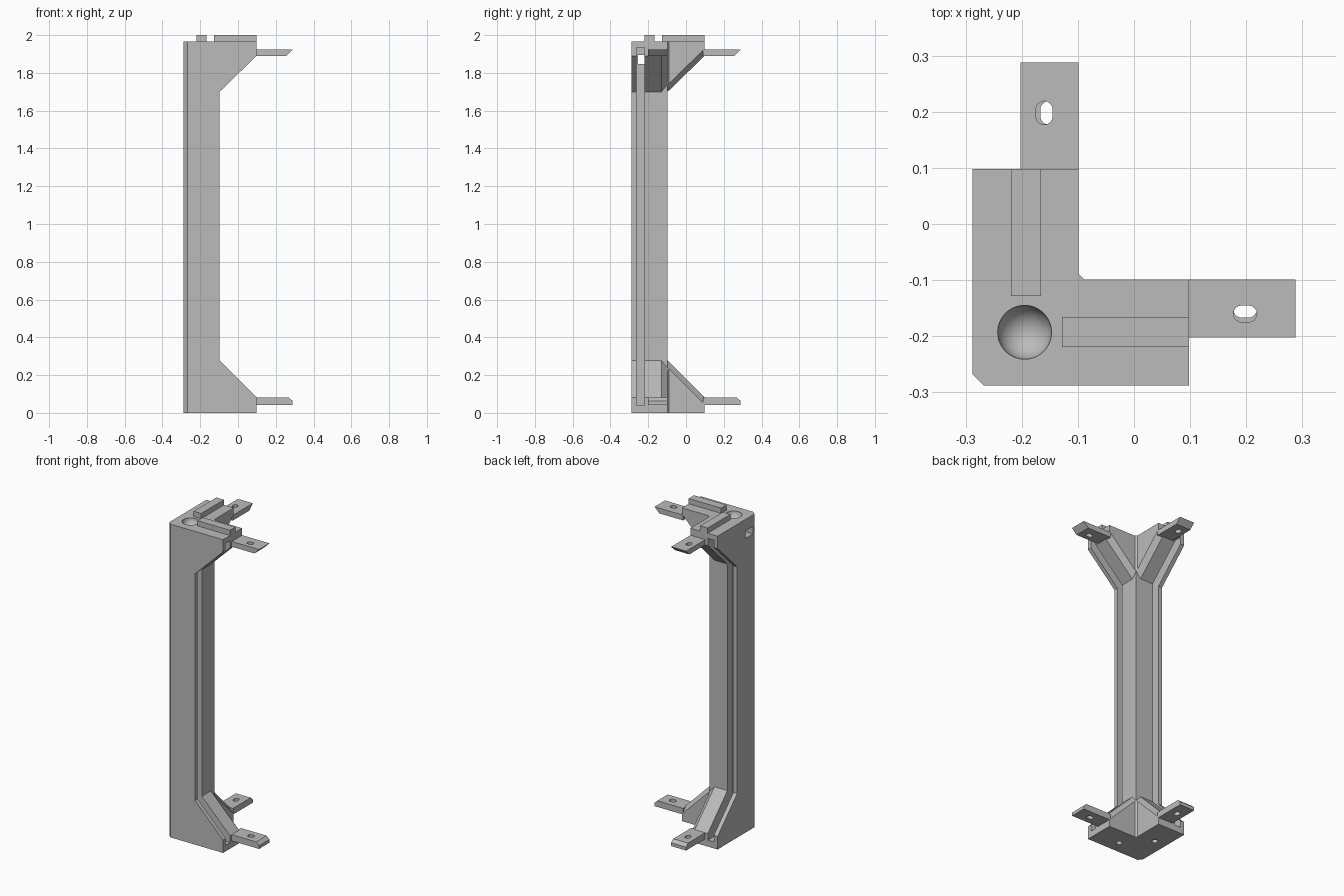
import bpy, bmesh, math
from mathutils import Matrix

cube = bpy.data.objects.get("Cube")
if cube:
    bpy.data.objects.remove(cube, do_unlink=True)

grey = bpy.data.materials.new("plain_grey")
grey.use_nodes = True
grey.diffuse_color = (0.5, 0.5, 0.5, 1)
grey.node_tree.nodes["Principled BSDF"].inputs["Base Color"].default_value = (0.5, 0.5, 0.5, 1)


def finish(name, bm):
    bmesh.ops.recalc_face_normals(bm, faces=bm.faces)
    mesh = bpy.data.meshes.new(name)
    bm.to_mesh(mesh)
    bm.free()
    mesh.materials.append(grey)
    obj = bpy.data.objects.new(name, mesh)
    bpy.context.collection.objects.link(obj)
    return obj


def loft(name, sections, swap=False):
    """Join equal rings of points; swap mirrors the part across the plan diagonal."""
    bm = bmesh.new()
    rings = [[bm.verts.new((y, x, z) if swap else (x, y, z)) for x, y, z in s] for s in sections]
    bm.faces.new(rings[0])
    bm.faces.new(rings[-1])
    n = len(rings[0])
    for a, b in zip(rings, rings[1:]):
        for i in range(n):
            j = (i + 1) % n
            bm.faces.new((a[i], a[j], b[j], b[i]))
    return finish(name, bm)


def plan_prism(name, outline, z0, z1, swap=False):
    return loft(name, [[(x, y, z) for x, y in outline] for z in (z0, z1)], swap)


def side_prism(name, outline, y0, y1, swap=False):
    return loft(name, [[(x, y, z) for x, z in outline] for y in (y0, y1)], swap)


def box(name, x0, x1, y0, y1, z0, z1, swap=False):
    return plan_prism(name, [(x0, y0), (x1, y0), (x1, y1), (x0, y1)], z0, z1, swap)


def slot_outline(cx, cy, half, r, steps=8):
    pts = []
    for side, start in ((1, -math.pi / 2), (-1, math.pi / 2)):
        for i in range(steps + 1):
            a = start + math.pi * i / steps
            pts.append((cx + side * half + r * math.cos(a), cy + r * math.sin(a)))
    return pts


def carve(obj, cutters):
    for c in cutters:
        c.hide_render = True
        mod = obj.modifiers.new("cut", "BOOLEAN")
        mod.operation, mod.solver, mod.object = "DIFFERENCE", "EXACT", c
    bpy.context.view_layer.update()
    deps = bpy.context.evaluated_depsgraph_get()
    mesh = bpy.data.meshes.new_from_object(obj.evaluated_get(deps))
    obj.modifiers.clear()
    obj.data = mesh
    mesh.materials.clear()
    mesh.materials.append(grey)
    for c in cutters:
        bpy.data.objects.remove(c, do_unlink=True)


OUT, END, IN, TOP = -0.288, 0.098, -0.099, 1.967

# L-shaped corner post with chamfered outer edge
body = plan_prism("corner_post", [
    (OUT + 0.02, OUT), (END, OUT), (END, IN), (IN + 0.01, IN), (IN, IN + 0.01),
    (IN, END), (OUT, END), (OUT, OUT + 0.02)], 0, TOP)


def window(drop):
    return [(-0.097, 0.277 - drop), (END, 0.082 - drop), (0.5, 0.082 - drop),
            (0.5, 1.89 + drop), (END, 1.89 + drop), (-0.097, 1.7 + drop)]


cutters = []
for swap in (False, True):
    # Opening between the gussets, flaring to chamfer their inner edges
    rings = [[(x, y, z) for x, z in window(d)] for y, d in ((-0.4, 0), (-0.13, 0), (-0.08, 0.06))]
    cutters.append(loft("window_cutter", rings, swap))
    # Panel groove
    cutters.append(box("groove_cutter", -0.145, 0.3, -0.262, -0.22, 0.04, 1.935, swap))
    # Screw hole in the underside
    hole = slot_outline(-0.065, -0.208, 0, 0.017)
    hole = [p for i, p in enumerate(hole) if i not in (8, 17)]
    cutters.append(plan_prism("screw_cutter", hole, -0.05, 0.035, swap))
# Cable slot in the outer side
cutters.append(box("cable_slot_cutter", -0.35, -0.13, -0.254, -0.18, 1.847, 1.894))
# Round dimple in the top
bm = bmesh.new()
bmesh.ops.create_uvsphere(bm, u_segments=48, v_segments=24, radius=0.048,
                          matrix=Matrix.Translation((-0.195, -0.193, TOP)))
cutters.append(finish("dimple_cutter", bm))
carve(body, cutters)

# Smooth only the dimple
for p in body.data.polygons:
    c = p.center
    p.use_smooth = (1.91 < c.z < TOP - 0.0005
                    and math.hypot(c.x + 0.195, c.y + 0.193) < 0.0485)
bpy.ops.object.select_all(action="DESELECT")
body.select_set(True)
bpy.context.view_layer.objects.active = body
bpy.ops.object.shade_smooth_by_angle(angle=math.radians(25))

top_arm = [(0.09, 1.89), (0.255, 1.89), (0.288, 1.923), (0.09, 1.923)]
bottom_arm = [(0.09, 0.043), (0.288, 0.043), (0.288, 0.064), (0.268, 0.082), (0.09, 0.082)]
for swap, side in ((False, "left"), (True, "back")):
    # Locating rail on the top
    box("top_rail_" + side, -0.128, END, -0.219, -0.166, TOP - 0.01, 2.0, swap)
    # Mounting arms with slotted holes
    for level, outline, hole_y in (("top", top_arm, -0.16), ("bottom", bottom_arm, -0.152)):
        arm = side_prism(level + "_arm_" + side, outline, -0.202, IN, swap)
        slot = slot_outline(0.198, hole_y, 0.006, 0.015)
        carve(arm, [plan_prism("slot_cutter", slot, -0.2, 2.2, swap)])
